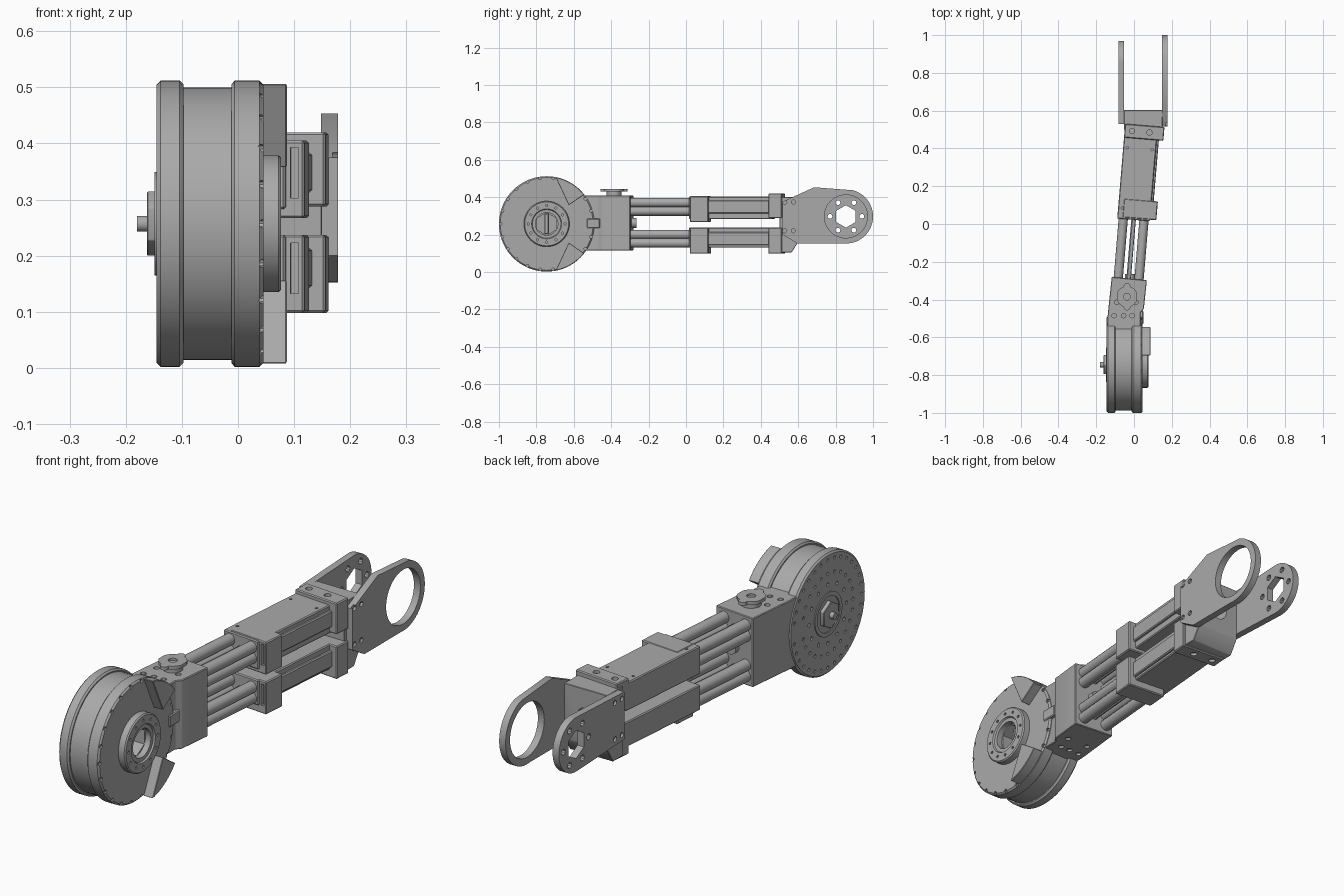
import bpy, bmesh
from math import sin, cos, pi, radians
from mathutils import Matrix, Vector

if "Cube" in bpy.data.objects:
    bpy.data.objects.remove(bpy.data.objects["Cube"])

grey = bpy.data.materials.new("machined grey")
grey.use_nodes = True
grey.diffuse_color = (0.4, 0.4, 0.4, 1)
grey.node_tree.nodes["Principled BSDF"].inputs["Base Color"].default_value = (0.4, 0.4, 0.4, 1)

# Slightly turned frame shared by the parts along the arm
ARM = Matrix.Translation((-0.004, 0, 0)) @ Matrix.Rotation(radians(-4.8), 4, 'Z')
HUB_Y, HUB_Z = -0.745, 0.257
EYE_Y, EYE_Z = 0.855, 0.297


def smooth(obj):
    bpy.ops.object.select_all(action='DESELECT')
    obj.select_set(True)
    bpy.context.view_layer.objects.active = obj
    bpy.ops.object.shade_smooth_by_angle(angle=radians(30))


def finish(name, bm, frame=None, bevel=0):
    bmesh.ops.recalc_face_normals(bm, faces=bm.faces)
    if bevel:
        bmesh.ops.bevel(bm, geom=bm.edges[:], offset=bevel, segments=1, affect='EDGES')
    mesh = bpy.data.meshes.new(name)
    bm.to_mesh(mesh)
    bm.free()
    mesh.materials.append(grey)
    obj = bpy.data.objects.new(name, mesh)
    bpy.context.collection.objects.link(obj)
    if frame:
        mesh.transform(frame)
    smooth(obj)
    return obj


def add_prism(bm, pts, axis, a, b):
    place = {'x': lambda u, v, w: (w, u, v),
             'y': lambda u, v, w: (u, w, v),
             'z': lambda u, v, w: (u, v, w)}[axis]
    rings = [[bm.verts.new(place(u, v, w)) for u, v in pts] for w in (a, b)]
    n = len(pts)
    bm.faces.new(rings[0])
    bm.faces.new(rings[1][::-1])
    for i in range(n):
        j = (i + 1) % n
        bm.faces.new((rings[0][i], rings[0][j], rings[1][j], rings[1][i]))


def prisms(name, outlines, axis, a, b, frame=None, bevel=0):
    bm = bmesh.new()
    for pts in outlines:
        add_prism(bm, pts, axis, a, b)
    return finish(name, bm, frame, bevel)


def box(name, x, y, z, frame=None, bevel=0.004):
    pts = [(x[0], y[0]), (x[1], y[0]), (x[1], y[1]), (x[0], y[1])]
    return prisms(name, [pts], 'z', z[0], z[1], frame, bevel)


def arc(u, v, r, start=0, end=360, n=24):
    steps = n if end - start == 360 else n + 1
    angles = [radians(start + (end - start) * i / n) for i in range(steps)]
    return [(u + r * cos(t), v + r * sin(t)) for t in angles]


def ring(u, v, radius, count, r, turn=0):
    return [arc(*p, r, n=10) for p in arc(u, v, radius, turn, turn + 360, count)]


def lathe(name, profile, n=72):
    bm = bmesh.new()
    verts = [bm.verts.new((x, 0, r)) for x, r in profile]
    edges = [bm.edges.new(p) for p in zip(verts, verts[1:])]
    bmesh.ops.spin(bm, geom=verts + edges, cent=(0, 0, 0), axis=(1, 0, 0), angle=2 * pi, steps=n)
    bmesh.ops.remove_doubles(bm, verts=bm.verts, dist=0.0001)
    return finish(name, bm, Matrix.Translation((0, HUB_Y, HUB_Z)))


def cut(obj, outlines, axis, a, b, frame=None):
    cutter = prisms("cutter", outlines, axis, a, b, frame)
    cutter.hide_render = True
    mod = obj.modifiers.new("cut", 'BOOLEAN')
    mod.operation, mod.object, mod.solver = 'DIFFERENCE', cutter, 'EXACT'
    bpy.context.view_layer.objects.active = obj
    bpy.ops.object.modifier_apply(modifier=mod.name)
    bpy.data.objects.remove(cutter)
    smooth(obj)


# Drum with two rims, a groove and rings of bolt holes
drum = lathe("drum", [(-.145, 0), (-.145, .248), (-.138, .255), (-.104, .255), (-.097, .248),
                      (-.097, .243), (-.012, .243), (-.012, .248), (-.006, .255),
                      (.038, .255), (.045, .248), (.045, 0)])
cut(drum, [arc(HUB_Y, HUB_Z, .06, 30, 390, 6)], 'x', -.06, .1)
cut(drum, ring(HUB_Y, HUB_Z, .228, 32, .007) + ring(HUB_Y, HUB_Z, .17, 24, .007)
    + ring(HUB_Y, HUB_Z, .125, 12, .008), 'x', -.2, -.135)
cut(drum, ring(HUB_Y, HUB_Z, .247, 22, .008), 'x', .036, .1)

# Bearing hub with an open centre, on the winged side
hub = lathe("bearing_hub", [(.04, .06), (.04, .122), (.072, .122), (.077, .117), (.077, .08),
                            (.07, .076), (.07, .06), (.04, .06)])
cut(hub, ring(HUB_Y, HUB_Z, .098, 12, .006), 'x', .068, .1)
box("hub_bar", (-.06, .02), (HUB_Y - .012, HUB_Y + .012), (HUB_Z - .055, HUB_Z + .055))

# Stepped shaft end on the other side
lathe("shaft_collar", [(-.14, .092), (-.149, .092), (-.149, .075), (-.14, .075)])
prisms("shaft_hex", [arc(HUB_Y, HUB_Z, .058, 30, 390, 6)], 'x', -.162, -.14, bevel=.002)
prisms("shaft_pin", [arc(HUB_Y, HUB_Z, .014)], 'x', -.18, -.15)

# Pair of wedge wings over the drum face
for side, name in ((1, "upper_wing"), (-1, "lower_wing")):
    outline = arc(0, 0, .254, 38, 79, 14) + [(.118, .1)]
    prisms(name, [[(HUB_Y + u, HUB_Z + side * v) for u, v in outline]], 'x', .04, .087, bevel=.002)

# Gearbox body joining the drum to the arm
body = prisms("gearbox_body", [[(-.142, -.6), (.035, -.6), (.035, -.47), (.052, -.45), (.068, -.298),
                                (-.118, -.28), (-.141, -.5)]], 'z', .115, .408, bevel=.003)
bolts = [(-.105, -.485), (-.055, -.485), (-.01, -.485), (-.092, -.415), (.01, -.415)]
for z in (.115, .408):
    cut(body, [arc(x, y, .012, n=12) for x, y in bolts], 'z', z - .01, z + .01)
box("gearbox_tab", (.03, .05), (-.53, -.46), (.235, .285))
prisms("gearbox_plug", [arc(-.022, .262, .026)], 'y', -.3, -.265)

# Cap with two ears on the gearbox
prisms("cap_neck", [arc(-.037, -.385, .04)], 'z', .4, .432)
flange = prisms("cap_flange", [arc(-.037, -.385, .056, 20, 160, 12) + arc(-.037, -.385, .056, 200, 340, 12)],
                'z', .43, .444)
for s in (-1, 1):
    prisms("cap_ear", [arc(-.037, -.385 + s * .055, .018, n=14)], 'z', .43, .444)
cut(flange, [arc(-.037, -.385, .018, n=16)], 'z', .435, .5)

# Upper and lower slides: rods, housing, side collar and end block
LEVELS = {"upper": ((.283, .403), (.267, .405), (.288, .42), .348),
          "lower": ((.13, .237), (.098, .237), (.098, .237), .178)}
for level, (housing_z, collar_z, end_z, rod_z) in LEVELS.items():
    for x in (-.055, .055):
        prisms(level + "_rod", [arc(x, rod_z + dz, .0245, n=16) for dz in (-.023, .023)],
               'y', -.32, .06, ARM)
    prisms(level + "_screw", [arc(0, rod_z, .012, n=12)], 'y', -.32, .06, ARM)
    housing = box(level + "_housing", (-.087, .087), (.022, .47), housing_z, ARM)
    face = housing_z[1] if level == "upper" else housing_z[0]
    cut(housing, [arc(x, y, .006, n=10) for x in (-.065, .065) for y in (.08, .4)],
        'z', face - .008, face + .008, ARM)
    box(level + "_rail", (.08, .098), (.1, .47), (rod_z - .035, rod_z + .035), ARM)
    collar = box(level + "_collar", (-.06, .12), (.03, .13), collar_z, ARM)
    slot = [(.095, rod_z - .045), (.11, rod_z - .045), (.11, rod_z + .045), (.095, rod_z + .045)]
    cut(collar, [slot], 'y', 0, .045, ARM)
    block = box(level + "_end_block", (-.087, .122), (.452, .525), end_z, ARM)
    face = end_z[1] if level == "upper" else end_z[0]
    cut(block, [arc(x, .49, .014, n=14) for x in (-.048, .045)], 'z', face - .012, face + .012, ARM)

# Fork base with a bore
base = prisms("fork_base", [[(.5, .4), (.603, .4), (.603, .165), (.565, .105), (.5, .105)]],
              'x', -.053, .15, bevel=.002)
cut(base, [arc(.048, .275, .045)], 'y', .53, .7)
base_bolts = [(y, z) for y in (.528, .574) for z in (.22, .374)]

# Wide fork plate with a large round eye
wide = prisms("wide_fork_plate", [[(.515, .2), (.595, .153), (.835, .153)]
                                  + arc(EYE_Y, EYE_Z, .145, -90, 75, 32)
                                  + [(.685, .453), (.515, .375)]], 'x', .148, .178)
cut(wide, [arc(EYE_Y, EYE_Z, .115, n=48)], 'x', .1, .2)
cut(wide, [arc(y, z, .011, n=12) for y, z in base_bolts], 'x', .168, .2)

# Narrow fork plate with a hexagonal eye and six holes
narrow = prisms("narrow_fork_plate", [[(.53, .195)] + arc(EYE_Y, EYE_Z, .115, -92, 92, 36) + [(.53, .397)]],
                'x', -.082, -.052)
cut(narrow, [arc(EYE_Y, EYE_Z, .06, 30, 390, 6)] + ring(EYE_Y, EYE_Z, .085, 6, .013), 'x', -.2, 0)
cut(narrow, [arc(y + .02, z, .011, n=12) for y, z in base_bolts], 'x', -.1, -.072)
